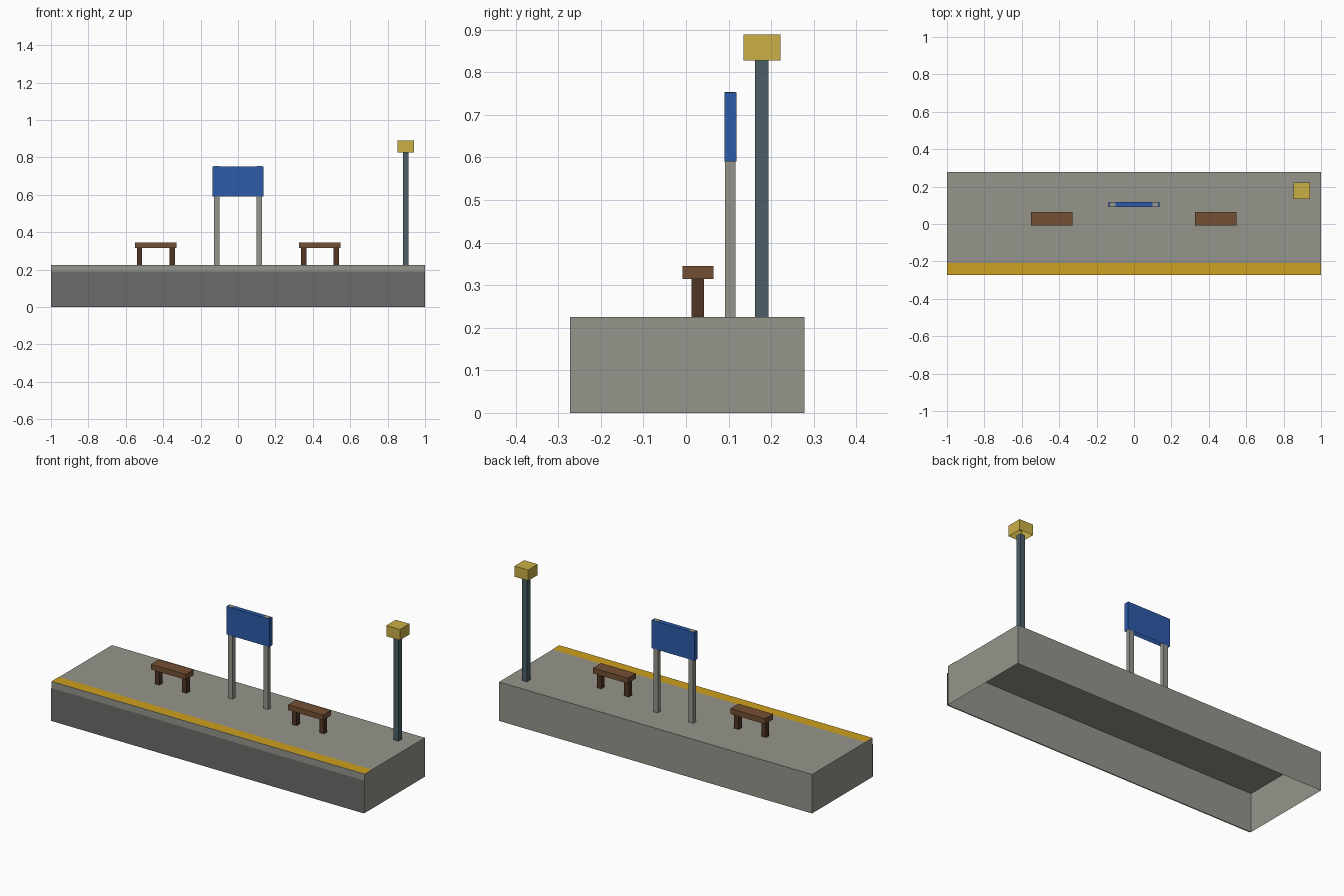
import bpy
import bmesh

if "Cube" in bpy.data.objects:
    bpy.data.objects.remove(bpy.data.objects["Cube"])


def material(name, rgb):
    m = bpy.data.materials.new(name)
    m.diffuse_color = (*rgb, 1)
    m.use_nodes = True
    m.node_tree.nodes["Principled BSDF"].inputs["Base Color"].default_value = m.diffuse_color
    return m


CONCRETE = material("concrete grey", (0.30, 0.30, 0.265))
DARK = material("dark grey", (0.147, 0.147, 0.143))
YELLOW = material("safety yellow", (0.62, 0.35, 0.014))
BLUE = material("sign blue", (0.026, 0.105, 0.40))
WOOD = material("seat brown", (0.175, 0.08, 0.034))
DARK_WOOD = material("leg brown", (0.078, 0.035, 0.017))
STEEL = material("steel blue grey", (0.072, 0.113, 0.133))
LAMP = material("lamp yellow", (0.59, 0.43, 0.06))


def finish(name, bm, mat):
    mesh = bpy.data.meshes.new(name)
    bm.to_mesh(mesh)
    bm.free()
    mesh.materials.append(mat)
    obj = bpy.data.objects.new(name, mesh)
    bpy.context.collection.objects.link(obj)
    return obj


def box(name, x, y, z, mat):
    """Box between the given (low, high) ranges, open underneath."""
    bm = bmesh.new()
    bmesh.ops.create_cube(bm, size=1)
    for v in bm.verts:
        v.co = [r[0] if c < 0 else r[1] for c, r in zip(v.co, (x, y, z))]
    bm.normal_update()
    under = [f for f in bm.faces if f.normal.z < -0.5]
    bmesh.ops.delete(bm, geom=under, context='FACES_ONLY')
    return finish(name, bm, mat)


def plate(name, corners, mat):
    bm = bmesh.new()
    bm.faces.new([bm.verts.new(c) for c in corners])
    return finish(name, bm, mat)


def around(c, half):
    return (c - half, c + half)


TOP = 0.225
FRONT, BACK = -0.272, 0.278

# Platform shell, dark front wall panel and edge stripe
box("platform", (-1, 1), (FRONT, BACK), (0, TOP), CONCRETE)
plate("front_panel", [(-1, -0.278, 0), (1, -0.278, 0),
                      (1, -0.278, 0.19), (-1, -0.278, 0.19)], DARK)
plate("safety_stripe", [(-1, FRONT, TOP + 0.002), (1, FRONT, TOP + 0.002),
                        (1, -0.208, TOP + 0.002), (-1, -0.208, TOP + 0.002)], YELLOW)

# Two benches, each a seat on two legs
for side, cx in (("left", -0.439), ("right", 0.438)):
    box(f"{side}_bench_seat", around(cx, 0.111), around(0.028, 0.0365),
        (0.314, 0.345), WOOD)
    for n, s in enumerate((-1, 1), 1):
        box(f"{side}_bench_leg_{n}", around(cx + s * 0.0875, 0.0145),
            around(0.028, 0.0145), (TOP, 0.314), DARK_WOOD)

# Sign board with posts running through to its top edge
box("sign_board", (-0.137, 0.137), (0.09, 0.118), (0.59, 0.752), BLUE)
for side, s in (("left", -1), ("right", 1)):
    box(f"{side}_sign_post", around(s * 0.113, 0.0145), (0.0915, 0.1165),
        (TOP, 0.753), CONCRETE)

# Lamp post and lamp head
box("lamp_pole", around(0.897, 0.0155), around(0.178, 0.0155), (TOP, 0.828), STEEL)
box("lamp_head", around(0.897, 0.0435), around(0.178, 0.0435), (0.827, 0.889), LAMP)
